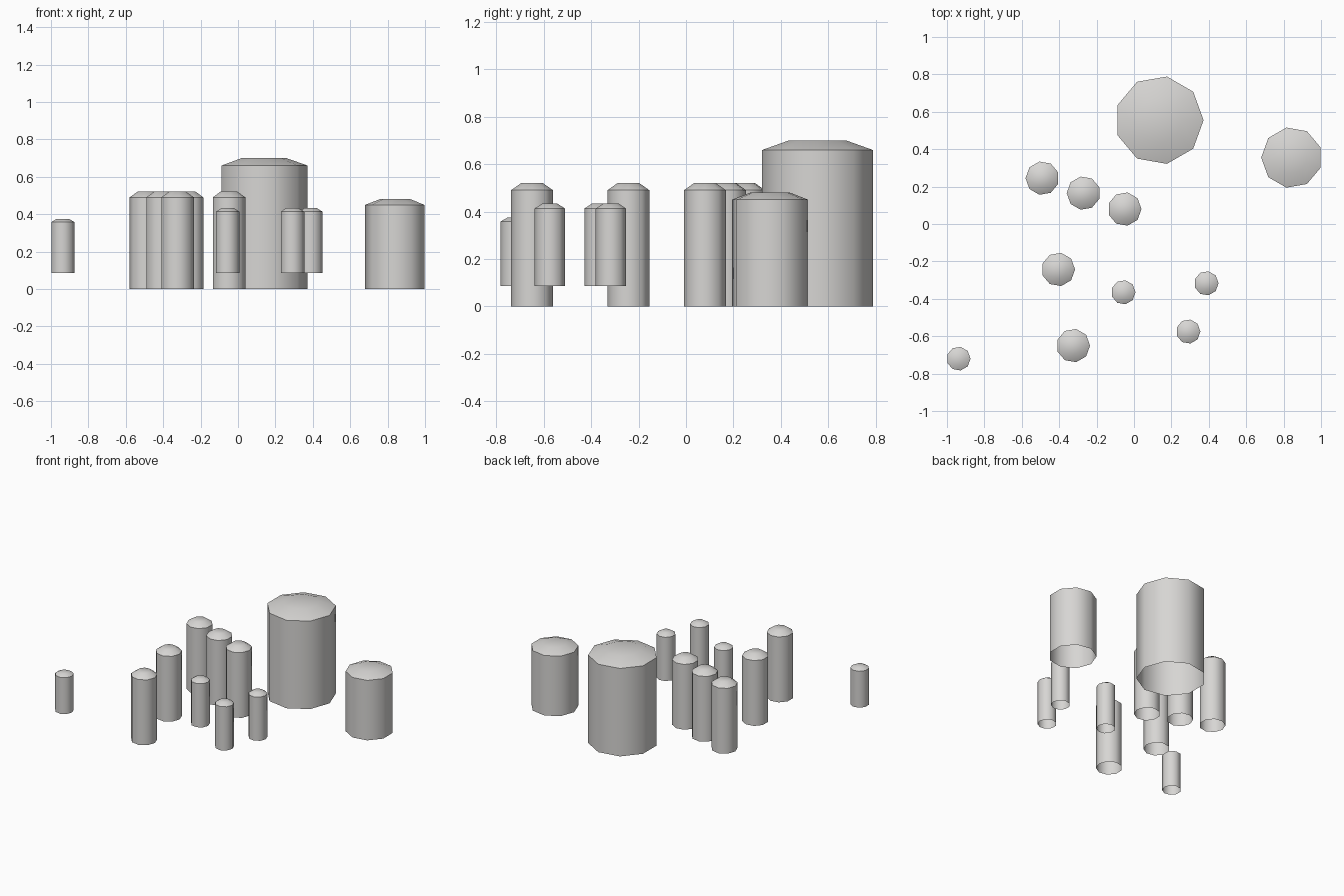
import bpy
import bmesh
from math import cos, sin, tau, pi, radians

cube = bpy.data.objects.get("Cube")
if cube:
    bpy.data.objects.remove(cube, do_unlink=True)

stone = bpy.data.materials.new("pale_grey_stone")
stone.use_nodes = True
colour = (0.68, 0.67, 0.655, 1)
stone.diffuse_color = colour
stone.node_tree.nodes["Principled BSDF"].inputs["Base Color"].default_value = colour

SIDES = 9


def pillar(name, x, y, radius, bottom, eave, top, turn=0.0):
    """Nine-sided shaft, open below, with a shallow chamfered cap."""
    bm = bmesh.new()
    rings = []
    for r, z in ((radius, bottom), (radius, eave), (radius * 0.52, top)):
        rings.append([bm.verts.new((r * cos(turn + tau * i / SIDES),
                                    r * sin(turn + tau * i / SIDES), z))
                      for i in range(SIDES)])
    for low, high in zip(rings, rings[1:]):
        for i in range(SIDES):
            j = (i + 1) % SIDES
            bm.faces.new((low[i], low[j], high[j], high[i]))
    bm.faces.new(rings[-1])
    mesh = bpy.data.meshes.new(name)
    bm.to_mesh(mesh)
    bm.free()
    mesh.materials.append(stone)
    obj = bpy.data.objects.new(name, mesh)
    obj.location = (x, y, 0)
    bpy.context.collection.objects.link(obj)
    bpy.ops.object.select_all(action="DESELECT")
    obj.select_set(True)
    bpy.context.view_layer.objects.active = obj
    bpy.ops.object.shade_smooth_by_angle(angle=radians(45))


# Two broad pillars
pillar("great_pillar", 0.135, 0.555, 0.237, 0, 0.66, 0.70)
pillar("broad_pillar", 0.843, 0.355, 0.163, 0, 0.45, 0.48, pi)

# Slender pillars standing on the ground
for n, (x, y, turn) in enumerate(((-0.49, 0.245, pi), (-0.27, 0.165, pi),
                                  (-0.05, 0.08, 0), (-0.405, -0.243, 0),
                                  (-0.325, -0.65, 0)), 1):
    pillar(f"slender_pillar_{n}", x, y, 0.09, 0, 0.49, 0.52, turn)

# Small raised pillars
for n, (x, y) in enumerate(((-0.057, -0.365), (0.387, -0.317), (0.29, -0.575)), 1):
    pillar(f"small_pillar_{n}", x, y, 0.065, 0.085, 0.413, 0.433)
pillar("outlying_pillar", -0.938, -0.72, 0.064, 0.085, 0.358, 0.375)
